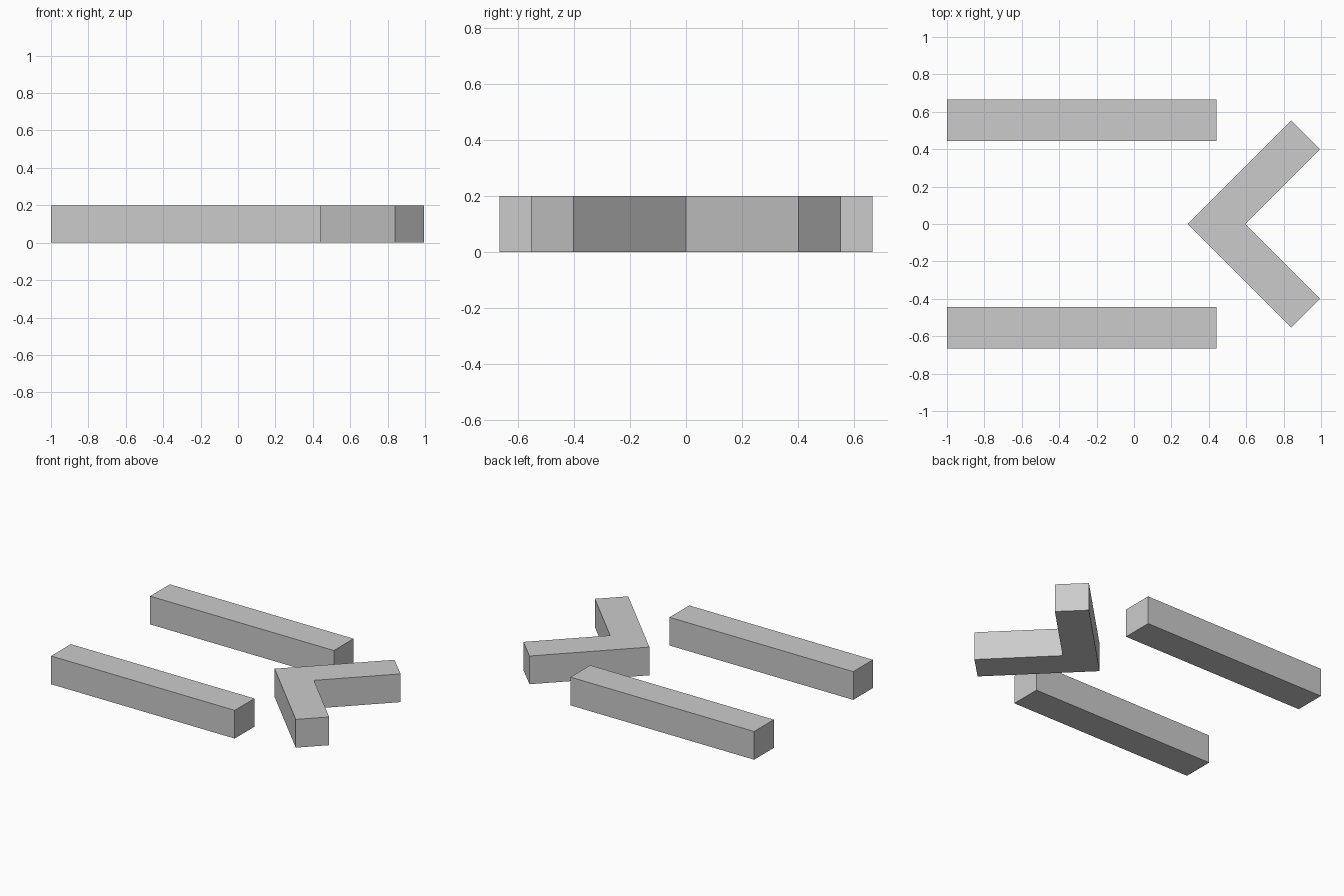
import bpy
import bmesh

cube = bpy.data.objects.get("Cube")
if cube:
    bpy.data.objects.remove(cube, do_unlink=True)

HEIGHT = 0.2

grey = bpy.data.materials.new("plain_grey")
grey.use_nodes = True
colour = (0.6, 0.6, 0.6, 1)
grey.diffuse_color = colour
grey.node_tree.nodes["Principled BSDF"].inputs["Base Color"].default_value = colour


def extrude_outline(name, outline):
    """Raise a flat counter-clockwise outline into a solid block."""
    bm = bmesh.new()
    base = bm.faces.new([bm.verts.new((x, y, 0)) for x, y in outline])
    top = bmesh.ops.extrude_face_region(bm, geom=[base], use_keep_orig=True)["geom"]
    raised = [v for v in top if isinstance(v, bmesh.types.BMVert)]
    bmesh.ops.translate(bm, verts=raised, vec=(0, 0, HEIGHT))
    bmesh.ops.recalc_face_normals(bm, faces=bm.faces)
    mesh = bpy.data.meshes.new(name)
    bm.to_mesh(mesh)
    bm.free()
    mesh.materials.append(grey)
    obj = bpy.data.objects.new(name, mesh)
    bpy.context.collection.objects.link(obj)
    return obj


# Two parallel straight bars
for name, y0, y1 in (("front_bar", -0.665, -0.445), ("back_bar", 0.445, 0.665)):
    extrude_outline(name, [(-1, y0), (0.44, y0), (0.44, y1), (-1, y1)])

# Chevron pointing between the bars, mirrored about its centre line
arm = [(0.84, -0.553), (0.995, -0.4)]
chevron = [(0.287, 0), *arm, (0.595, 0), *[(x, -y) for x, y in reversed(arm)]]
extrude_outline("chevron", chevron)
